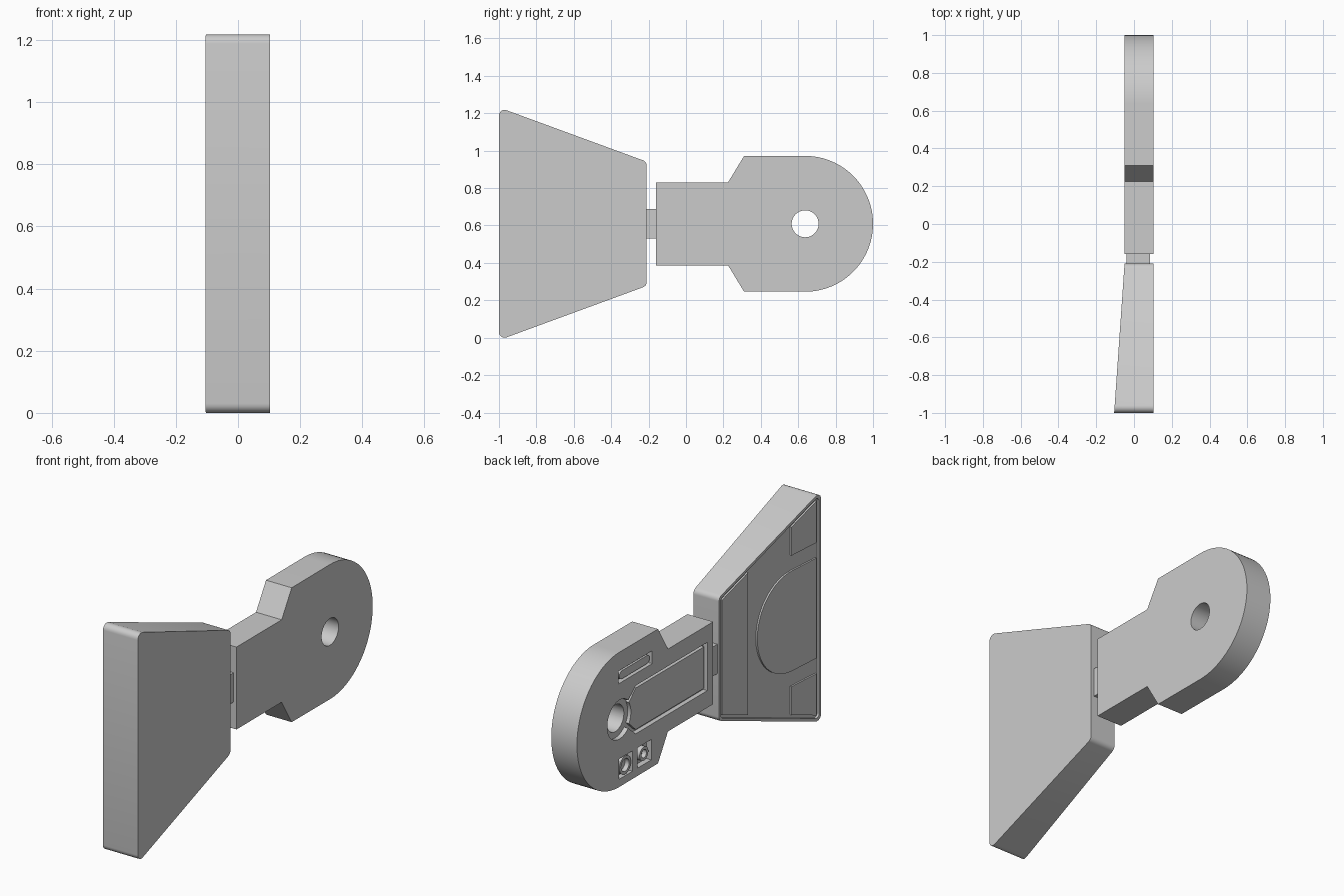
import bpy, bmesh
from math import sin, cos, pi, radians
from mathutils import Vector

default = bpy.data.objects.get("Cube")
if default:
    bpy.data.objects.remove(default, do_unlink=True)

grey = bpy.data.materials.new("plain grey")
grey.use_nodes = True
GREY = (0.6, 0.6, 0.6, 1)
grey.diffuse_color = GREY
grey.node_tree.nodes["Principled BSDF"].inputs["Base Color"].default_value = GREY

MID = 0.609      # height of the symmetry plane
FACE = -0.05     # detailed face of the handle
BACK = 0.103     # plain flat face


def blade_face(y):
    """Sloped detailed face of the blade."""
    return FACE + (y + 0.21) * 0.0696


def arc(y, z, r, a0, a1, n=24):
    angles = [radians(a0 + (a1 - a0) * i / n) for i in range(n + 1)]
    return [(y + r * cos(a), z + r * sin(a)) for a in angles]


def circle(y, z, r, n=48):
    return arc(y, z, r, 0, 360, n)[:-1]


def rect(y0, y1, z0, z1):
    return [(y0, z0), (y1, z0), (y1, z1), (y0, z1)]


def rounded(pts, r, n=6):
    """Round every corner of a convex outline."""
    out = []
    for i, p in enumerate(pts):
        p = Vector(p)
        a = (Vector(pts[i - 1]) - p).normalized()
        b = (Vector(pts[(i + 1) % len(pts)]) - p).normalized()
        half = a.angle(b) / 2
        centre = p + (a + b).normalized() * r / sin(half)
        reach = r * cos(half) / sin(half)
        start, end = p + a * reach - centre, p + b * reach - centre
        # Sweep between the two tangent directions at a constant radius
        sweep = pi - 2 * half
        for k in range(n + 1):
            t = sweep * k / n
            spoke = (start * sin(sweep - t) + end * sin(t)) / sin(sweep)
            out.append(tuple(centre + spoke))
    return out


def flip(pts):
    return [(y, 2 * MID - z) for y, z in pts]


def prism(name, pts, x0, x1):
    """Extrude a (y, z) outline along x; either end may depend on y."""
    at = lambda x, y: x(y) if callable(x) else x
    bm = bmesh.new()
    n = len(pts)
    lo = [bm.verts.new((at(x0, y), y, z)) for y, z in pts]
    hi = [bm.verts.new((at(x1, y), y, z)) for y, z in pts]
    bm.faces.new(lo)
    bm.faces.new(hi)
    for i in range(n):
        j = (i + 1) % n
        bm.faces.new((lo[i], lo[j], hi[j], hi[i]))
    bmesh.ops.recalc_face_normals(bm, faces=bm.faces)
    mesh = bpy.data.meshes.new(name)
    bm.to_mesh(mesh)
    bm.free()
    mesh.materials.append(grey)
    obj = bpy.data.objects.new(name, mesh)
    bpy.context.collection.objects.link(obj)
    return obj


def activate(obj):
    bpy.ops.object.select_all(action='DESELECT')
    obj.select_set(True)
    bpy.context.view_layer.objects.active = obj


def cut(obj, pts, x0, x1):
    cutter = prism("cutter", pts, x0, x1)
    cutter.hide_render = True
    mod = obj.modifiers.new("cut", 'BOOLEAN')
    mod.operation, mod.solver, mod.object = 'DIFFERENCE', 'EXACT', cutter
    activate(obj)
    bpy.ops.object.modifier_apply(modifier=mod.name)
    bpy.data.objects.remove(cutter, do_unlink=True)


parts = []

# Blade: rounded wedge with a shallow recess inside a thin rim
def trapezoid(y0, y1, inset):
    edge = lambda y: 0.622 - (y + 1) * 0.367 - inset
    return [(y0, MID - edge(y0)), (y1, MID - edge(y1)),
            (y1, MID + edge(y1)), (y0, MID + edge(y0))]

blade = prism("blade", rounded(trapezoid(-1, -0.21, 0), 0.03), blade_face, BACK)
floor = lambda y: blade_face(y) + 0.012
cut(blade, rounded(trapezoid(-0.985, -0.225, 0.016), 0.02), -0.3, floor)
parts.append(blade)

# Raised panels on the blade
sunk = lambda y: blade_face(y) + 0.02
top = lambda y: blade_face(y) + 0.003
corner = trapezoid(-0.97, -0.776, 0.033)
corner = [(-0.97, 0.962), (-0.776, 0.962)] + corner[2:]
arch = [(-0.97, MID - 0.27)] + arc(-0.78, MID, 0.27, -90, 90, 32) + [(-0.97, MID + 0.27)]
for name, pts in (("blade_inner_panel", trapezoid(-0.44, -0.237, 0.033)),
                  ("blade_arch_panel", arch),
                  ("blade_upper_panel", corner),
                  ("blade_lower_panel", flip(corner))):
    parts.append(prism(name, pts, top, sunk))

# Connecting tab
parts.append(prism("connecting_tab", rect(-0.23, -0.14, 0.53, 0.688), -0.04, 0.085))

# Handle: neck, sloped shoulders and round end
HOLE = 0.637
half = [(-0.16, MID - 0.222), (0.225, MID - 0.222), (0.31, MID - 0.362)]
handle = prism("handle", half + arc(HOLE, MID, 0.363, -90, 90, 48) + flip(half)[::-1],
               FACE, BACK)
cut(handle, circle(HOLE, MID, 0.072), -0.3, 0.3)
cut(handle, circle(HOLE, MID, 0.105), -0.3, FACE + 0.025)

# Long groove running from the hole along the neck
def tongue(inset, tip):
    s = [(-0.11 + inset, MID - 0.13 + inset), (0.5 - inset / 2, MID - 0.13 + inset),
         (tip, MID - 0.07 + inset)]
    return s + flip(s)[::-1]

cut(handle, tongue(0, 0.57), -0.3, FACE + 0.025)

# Pockets on the round end
cut(handle, rect(0.36, 0.645, 0.804, 0.873), -0.3, FACE + 0.03)
buttons = ((0.585, 0.049, 0.034), (0.425, 0.037, 0.022))
for y, r, bore in buttons:
    cut(handle, rect(y - 0.058, y + 0.058, 0.288, 0.398), -0.3, FACE + 0.03)
parts.append(handle)

# Raised panel inside the groove, trimmed around the hole
panel = prism("neck_panel", tongue(0.018, 0.555), FACE + 0.006, FACE + 0.035)
cut(panel, circle(HOLE, MID, 0.105), -0.3, 0.3)
parts.append(panel)

# Pill bar and ring buttons in the pockets
pill = arc(0.61, 0.838, 0.022, -90, 90, 12) + arc(0.395, 0.838, 0.022, 90, 270, 12)
parts.append(prism("pill_bar", pill, FACE + 0.005, FACE + 0.04))
for i, (y, r, bore) in enumerate(buttons):
    ring = prism("ring_button_%d" % (i + 1), circle(y, 0.343, r, 32), FACE + 0.003, FACE + 0.04)
    cut(ring, circle(y, 0.343, bore, 32), -0.3, FACE + 0.028)
    parts.append(ring)

for obj in parts:
    activate(obj)
    bpy.ops.object.shade_smooth_by_angle(angle=radians(30))
